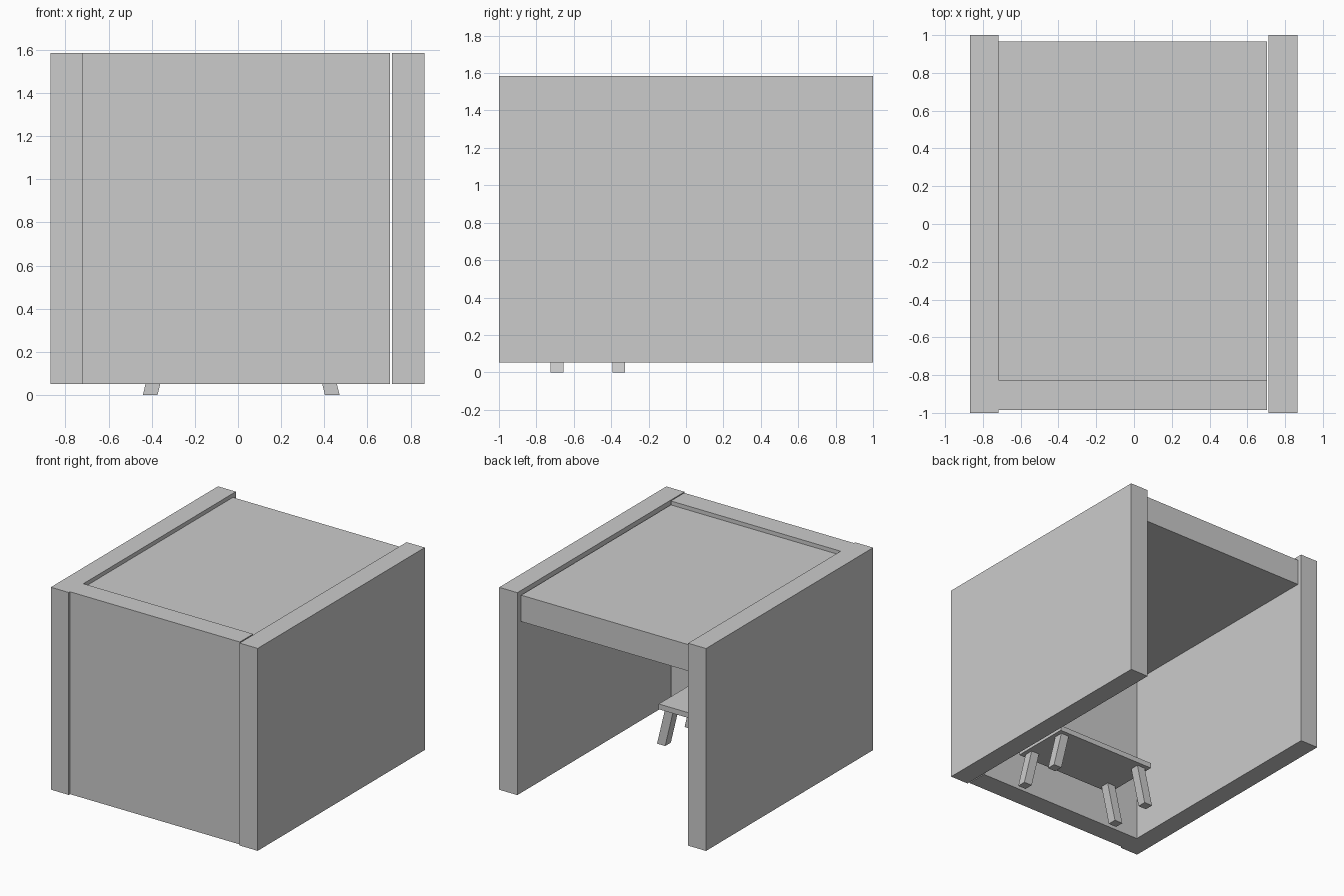
import bpy, bmesh

if "Cube" in bpy.data.objects:
    bpy.data.objects.remove(bpy.data.objects["Cube"])


def prism(name, bottom, top, z0, z1):
    """Six-sided block between two (x0, x1, y0, y1) rectangles."""
    bm = bmesh.new()
    rings = []
    for (x0, x1, y0, y1), z in ((bottom, z0), (top, z1)):
        rings.append([bm.verts.new((x, y, z)) for x, y in
                      ((x0, y0), (x1, y0), (x1, y1), (x0, y1))])
    lo, hi = rings
    bm.faces.new(lo[::-1])
    bm.faces.new(hi)
    for i in range(4):
        j = (i + 1) % 4
        bm.faces.new((lo[i], lo[j], hi[j], hi[i]))
    mesh = bpy.data.meshes.new(name)
    bm.to_mesh(mesh)
    bm.free()
    obj = bpy.data.objects.new(name, mesh)
    bpy.context.collection.objects.link(obj)
    return obj


def box(name, x0, x1, y0, y1, z0, z1):
    rect = (x0, x1, y0, y1)
    return prism(name, rect, rect, z0, z1)


# Shelter: two side walls, front wall and a recessed roof slab; back is open
WALL_Z = (0.052, 1.585)
box("left_wall", -0.868, -0.718, -1, 1, *WALL_Z)
box("right_wall", 0.713, 0.865, -1, 1, *WALL_Z)
box("front_wall", -0.718, 0.705, -0.985, -0.825, *WALL_Z)
box("roof_slab", -0.718, 0.705, -0.825, 0.965, 1.355, 1.555)

# Bench: thin seat on four outward-splayed legs
CX, CY = 0.015, -0.525
SEAT_BOTTOM, SEAT_TOP = 0.282, 0.322
box("bench_seat", CX - 0.42, CX + 0.42, CY - 0.23, CY + 0.23, SEAT_BOTTOM, SEAT_TOP)

HALF = 0.034
SPLAY = 0.068
for sx, side in ((-1, "left"), (1, "right")):
    for sy, end in ((-1, "front"), (1, "back")):
        foot, y = CX + sx * 0.422, CY + sy * 0.165
        head = foot - sx * SPLAY
        prism(f"bench_leg_{end}_{side}",
              (foot - HALF, foot + HALF, y - HALF, y + HALF),
              (head - HALF, head + HALF, y - HALF, y + HALF),
              0, SEAT_BOTTOM)
